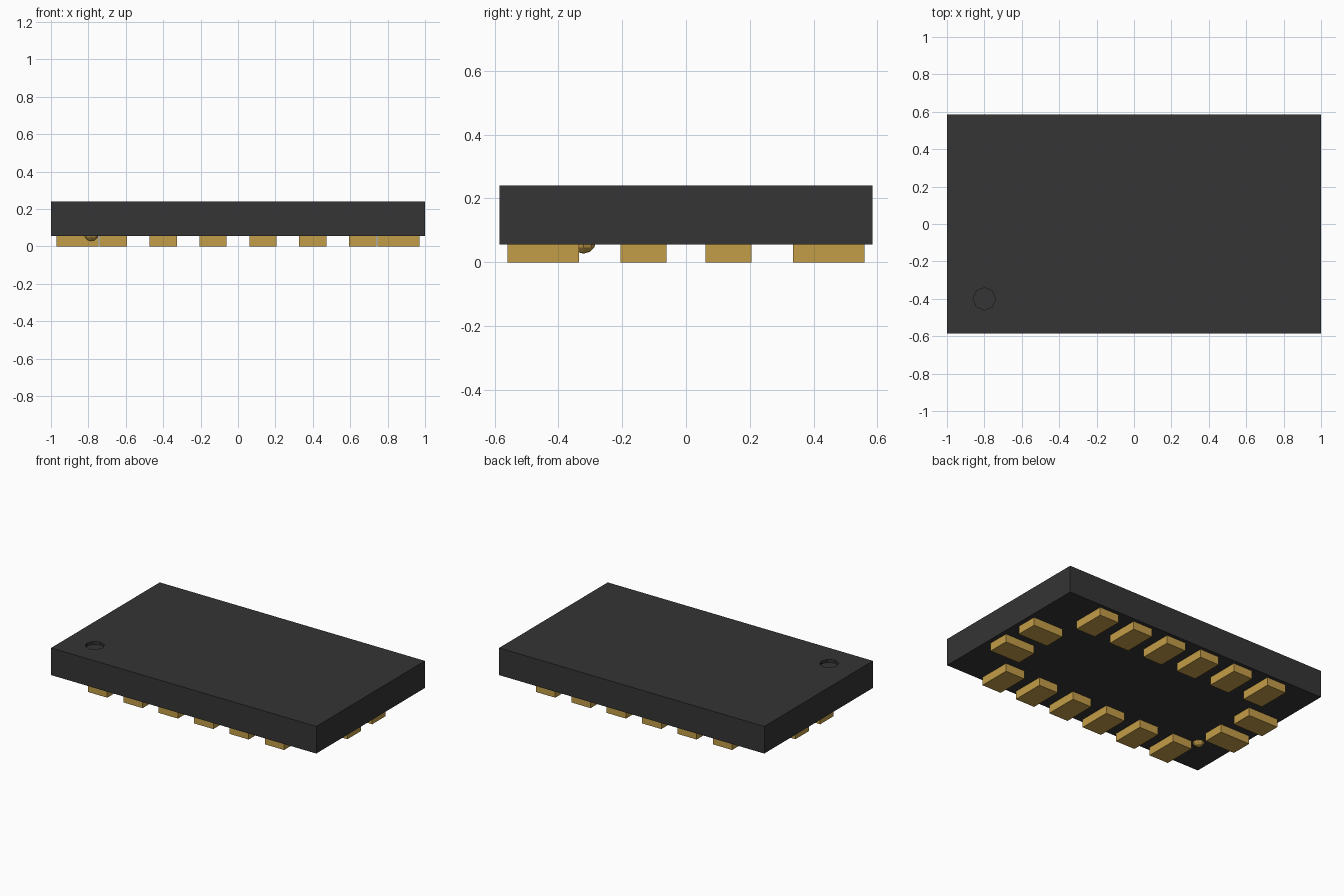
import bpy
import math

cube = bpy.data.objects.get("Cube")
if cube:
    bpy.data.objects.remove(cube, do_unlink=True)


def material(name, rgb):
    m = bpy.data.materials.new(name)
    m.use_nodes = True
    m.diffuse_color = (*rgb, 1)
    m.node_tree.nodes["Principled BSDF"].inputs["Base Color"].default_value = (*rgb, 1)
    return m


BLACK = material("black plastic", (0.035, 0.035, 0.035))
GOLD = material("gold metal", (0.55, 0.34, 0.065))

BODY_Z, TOP_Z = 0.055, 0.24      # underside and top of the package
HALF_Y = 0.585


def finish(name, mat):
    ob = bpy.context.object
    ob.name = name
    ob.data.materials.append(mat)
    return ob


def box(name, x0, x1, y0, y1, z0, z1, mat):
    bpy.ops.mesh.primitive_cube_add(
        size=1, location=((x0 + x1) / 2, (y0 + y1) / 2, (z0 + z1) / 2))
    ob = finish(name, mat)
    ob.scale = (x1 - x0, y1 - y0, z1 - z0)
    bpy.ops.object.transform_apply(location=False, rotation=False, scale=True)
    return ob


# Package body with a shallow octagonal dimple in one corner
body = box("package_body", -1, 1, -HALF_Y, HALF_Y, BODY_Z, TOP_Z, BLACK)
bpy.ops.mesh.primitive_cylinder_add(vertices=8, radius=0.06, depth=0.04,
                                    location=(-0.8, -0.4, TOP_Z),
                                    rotation=(0, 0, math.radians(0)))
cutter = finish("dimple_cutter", BLACK)
cutter.hide_render = True
cut = body.modifiers.new("dimple", 'BOOLEAN')
cut.operation = 'DIFFERENCE'
cut.solver = 'EXACT'
cut.object = cutter
bpy.context.view_layer.objects.active = body
bpy.ops.object.modifier_apply(modifier=cut.name)
bpy.data.objects.remove(cutter, do_unlink=True)

# Contact pads: six along each long side, two along each short side
PITCH, HALF_W, LENGTH = 0.2667, 0.0727, 0.225
for label, s in (("front", -1), ("back", 1)):
    ys = sorted((s * 0.56, s * (0.56 - LENGTH)))
    for i in range(6):
        x = (i - 2.5) * PITCH
        box(f"{label}_pad_{i + 1}", x - HALF_W, x + HALF_W, *ys, 0, BODY_Z, GOLD)
for label, s in (("right", -1), ("left", 1)):
    xs = sorted((s * 0.97, s * (0.97 - LENGTH)))
    for i in range(2):
        y = (i - 0.5) * PITCH
        box(f"{label}_pad_{i + 1}", *xs, y - HALF_W, y + HALF_W, 0, BODY_Z, GOLD)

# Small faceted marker bump under the dimpled corner
bpy.ops.mesh.primitive_uv_sphere_add(segments=8, ring_count=6, radius=0.04,
                                     location=(-0.785, -0.322, 0.067))
finish("marker_bump", GOLD)
